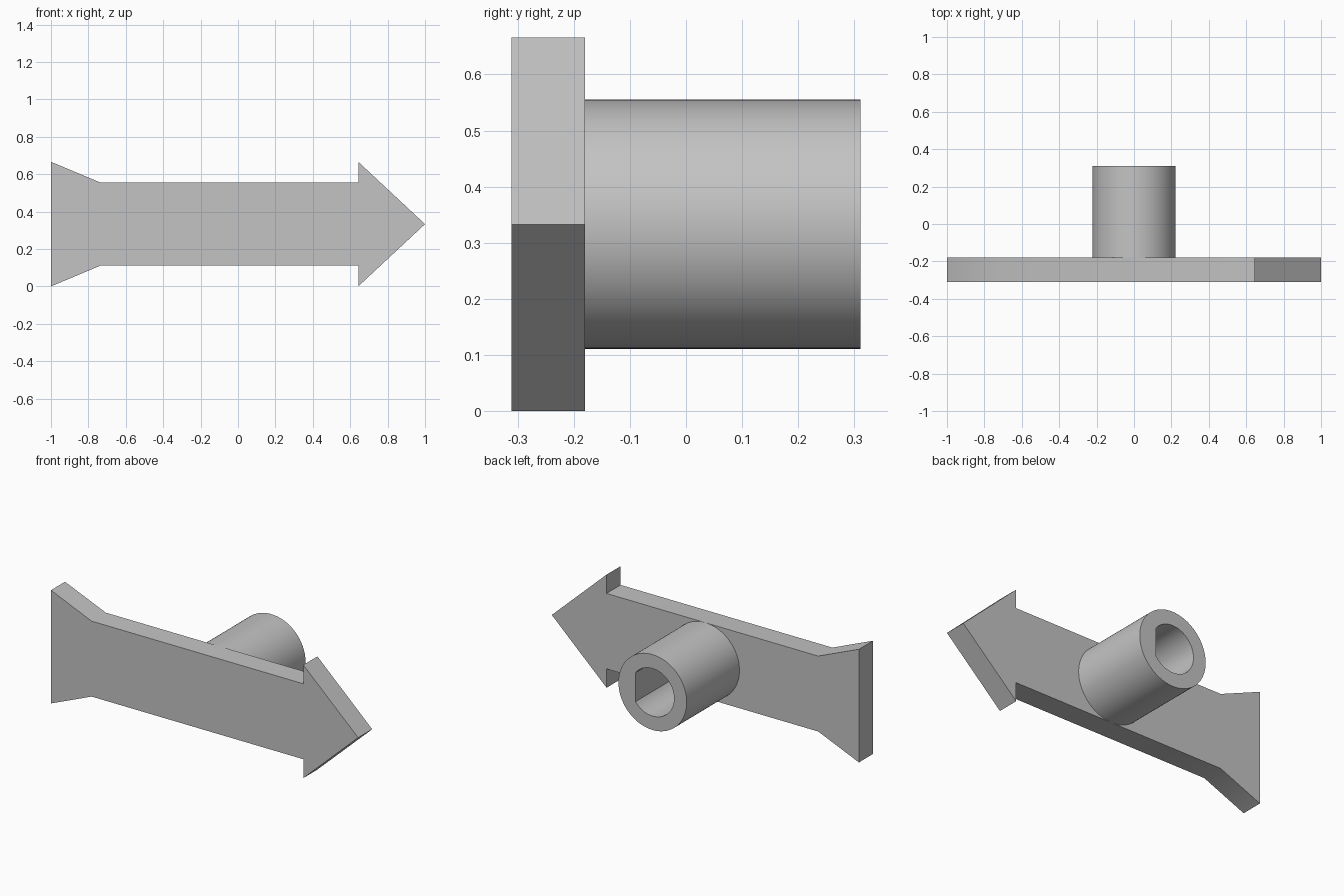
import bpy, bmesh, math

if "Cube" in bpy.data.objects:
    bpy.data.objects.remove(bpy.data.objects["Cube"], do_unlink=True)

GREY = (0.55, 0.55, 0.55, 1)
mat = bpy.data.materials.new("plain_grey")
mat.use_nodes = True
mat.diffuse_color = GREY
mat.node_tree.nodes["Principled BSDF"].inputs["Base Color"].default_value = GREY

FRONT, SEAM, BACK = -0.311, -0.18, 0.311   # depth of each end along y
MID = 0.333                                # height of the shaft axis
RADIUS, BORE = 0.222, 0.14


def finish(name, bm):
    bmesh.ops.recalc_face_normals(bm, faces=bm.faces)
    mesh = bpy.data.meshes.new(name)
    bm.to_mesh(mesh)
    bm.free()
    mesh.materials.append(mat)
    obj = bpy.data.objects.new(name, mesh)
    bpy.context.collection.objects.link(obj)
    bpy.ops.object.select_all(action="DESELECT")
    obj.select_set(True)
    bpy.context.view_layer.objects.active = obj
    bpy.ops.object.shade_smooth_by_angle(angle=math.radians(30))


def ring(bm, points, y):
    return [bm.verts.new((x, y, MID + z)) for x, z in points]


def bridge(bm, a, b):
    n = len(a)
    for i in range(n):
        j = (i + 1) % n
        bm.faces.new((a[i], a[j], b[j], b[i]))


# Arrow plate: upper half of the outline, mirrored below the axis
upper = [(-1, MID), (-0.735, RADIUS), (0.643, RADIUS), (0.643, MID)]
outline = upper + [(1, 0)] + [(x, -z) for x, z in reversed(upper)]
bm = bmesh.new()
front, back = ring(bm, outline, FRONT), ring(bm, outline, SEAM)
bridge(bm, front, back)
bm.faces.new(front)
bm.faces.new(back)
finish("arrow_plate", bm)

# Shaft sleeve with a bore flattened on the pointer side
SEGMENTS = 96
angles = [math.tau * i / SEGMENTS for i in range(SEGMENTS)]
flat = BORE * math.cos(math.radians(37.5))
outer = [(RADIUS * math.cos(a), RADIUS * math.sin(a)) for a in angles]
inner = [(min(BORE * math.cos(a), flat), BORE * math.sin(a)) for a in angles]
bm = bmesh.new()
loops = [ring(bm, outer, SEAM), ring(bm, outer, BACK),
         ring(bm, inner, BACK), ring(bm, inner, SEAM)]
for k in range(4):
    bridge(bm, loops[k], loops[(k + 1) % 4])
finish("shaft_sleeve", bm)
